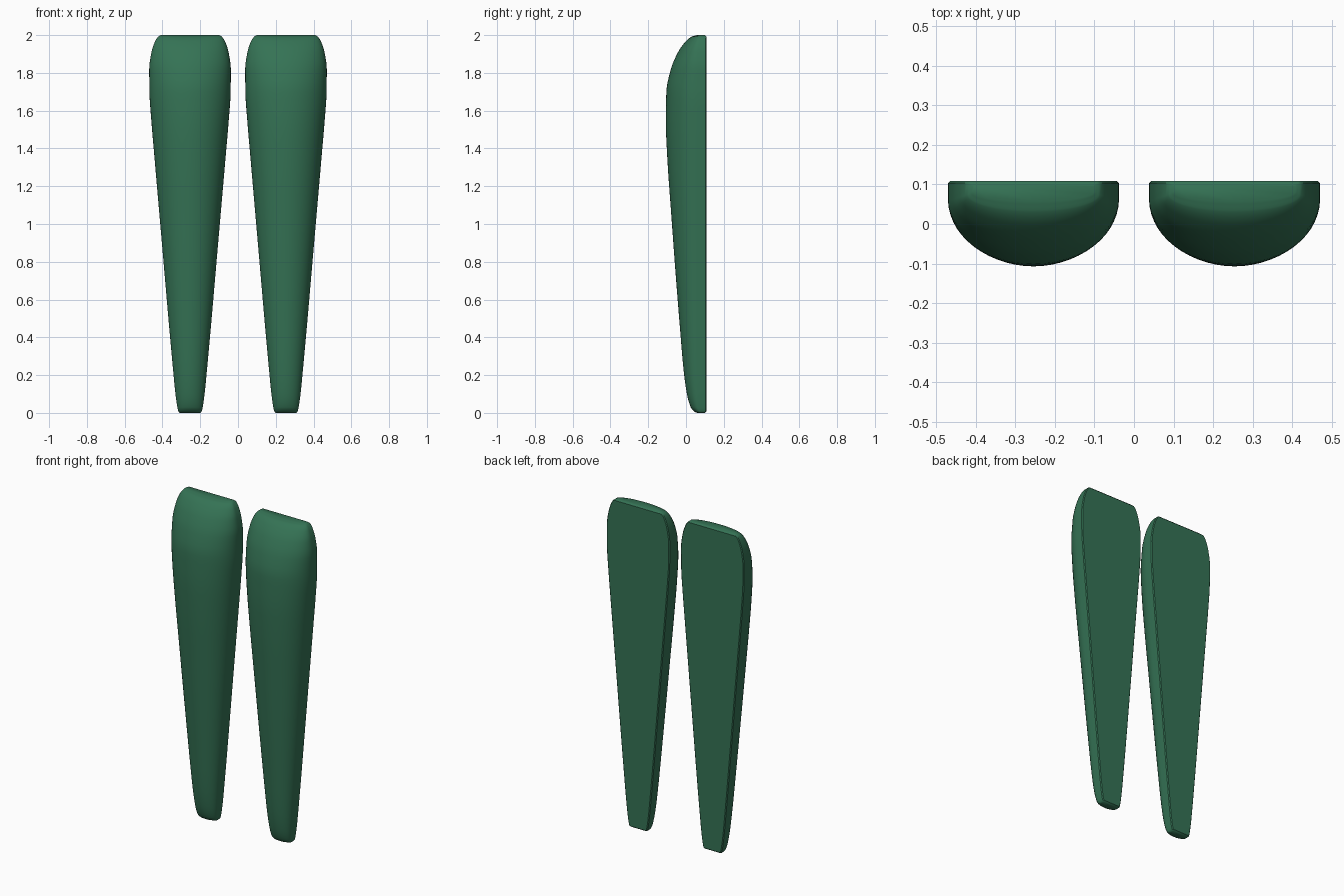
import bpy, bmesh, math

if "Cube" in bpy.data.objects:
    bpy.data.objects.remove(bpy.data.objects["Cube"])

BACK = 0.108
CENTRE = 0.254
ARC = 28     # segments round the front curve
STEPS = 4    # smooth steps between key sections

# key sections: height, half width, front y, y where the rounded front begins, back y
KEYS = [
    (0.000, 0.055, 0.060, 0.080, 0.100),
    (0.007, 0.061, 0.044, 0.072, 0.108),
    (0.030, 0.067, 0.025, 0.066, 0.108),
    (0.100, 0.077, 0.005, 0.062, 0.108),
    (0.220, 0.089, -0.012, 0.060, 0.108),
    (0.450, 0.110, -0.032, 0.060, 0.108),
    (0.750, 0.136, -0.056, 0.060, 0.108),
    (1.050, 0.162, -0.078, 0.060, 0.108),
    (1.350, 0.188, -0.099, 0.060, 0.108),
    (1.550, 0.205, -0.107, 0.060, 0.108),
    (1.700, 0.215, -0.104, 0.060, 0.108),
    (1.820, 0.216, -0.080, 0.060, 0.108),
    (1.910, 0.204, -0.042, 0.062, 0.108),
    (1.965, 0.186, -0.003, 0.068, 0.108),
    (1.992, 0.168, 0.030, 0.074, 0.108),
    (2.000, 0.154, 0.058, 0.082, 0.100),
]


def spline(p0, p1, p2, p3, t):
    # Hermite curve with tangents scaled by height so uneven spacing stays smooth
    h = p2[0] - p1[0]
    z = p1[0] + h * t
    out = [z]
    for a, b, c, d in zip(p0[1:4], p1[1:4], p2[1:4], p3[1:4]):
        s = (c - b) / h
        s0 = (b - a) / (p1[0] - p0[0]) if p1[0] > p0[0] else s
        s3 = (d - c) / (p3[0] - p2[0]) if p3[0] > p2[0] else s
        m1 = 2 * s0 * s / (s0 + s) if s0 * s > 0 else 0
        m2 = 2 * s3 * s / (s3 + s) if s3 * s > 0 else 0
        out.append((2*t**3 - 3*t*t + 1) * b + (t**3 - 2*t*t + t) * h * m1
                   + (3*t*t - 2*t**3) * c + (t**3 - t*t) * h * m2)
    out.append(p1[4] + (p2[4] - p1[4]) * t)
    return out


def outline(z, w, front, start, back):
    # D-shaped section: flat back, short straight sides, elliptical front
    r = 0.005
    pts = [(w - r, back), (w, back - r)]
    for i in range(ARC + 1):
        a = math.pi * i / ARC
        pts.append((w * math.cos(a), start - (start - front) * math.sin(a)))
    pts += [(-w, back - r), (-w + r, back)]
    return [(x, y, z) for x, y in pts]


sections = []
for i in range(len(KEYS) - 1):
    p0, p3 = KEYS[max(i - 1, 0)], KEYS[min(i + 2, len(KEYS) - 1)]
    for k in range(STEPS):
        sections.append(spline(p0, KEYS[i], KEYS[i + 1], p3, k / STEPS))
sections.append(KEYS[-1])

green = bpy.data.materials.new("green")
green.diffuse_color = (0.035, 0.17, 0.09, 1)
green.use_nodes = True
green.node_tree.nodes["Principled BSDF"].inputs["Base Color"].default_value = green.diffuse_color


def tapered_panel(name, cx):
    bm = bmesh.new()
    rings = [[bm.verts.new((x + cx, y, z)) for x, y, z in outline(*s)]
             for s in sections]
    n = len(rings[0])
    for a, b in zip(rings, rings[1:]):
        for j in range(n):
            k = (j + 1) % n
            bm.faces.new((a[j], a[k], b[k], b[j]))
    # end caps
    bm.faces.new(rings[0])
    bm.faces.new(rings[-1])
    bmesh.ops.recalc_face_normals(bm, faces=bm.faces)
    mesh = bpy.data.meshes.new(name)
    bm.to_mesh(mesh)
    bm.free()
    mesh.materials.append(green)
    ob = bpy.data.objects.new(name, mesh)
    bpy.context.collection.objects.link(ob)
    bpy.ops.object.select_all(action='DESELECT')
    ob.select_set(True)
    bpy.context.view_layer.objects.active = ob
    bpy.ops.object.shade_smooth_by_angle(angle=math.radians(35))


# left and right tapered panels
tapered_panel("left_panel", -CENTRE)
tapered_panel("right_panel", CENTRE)
